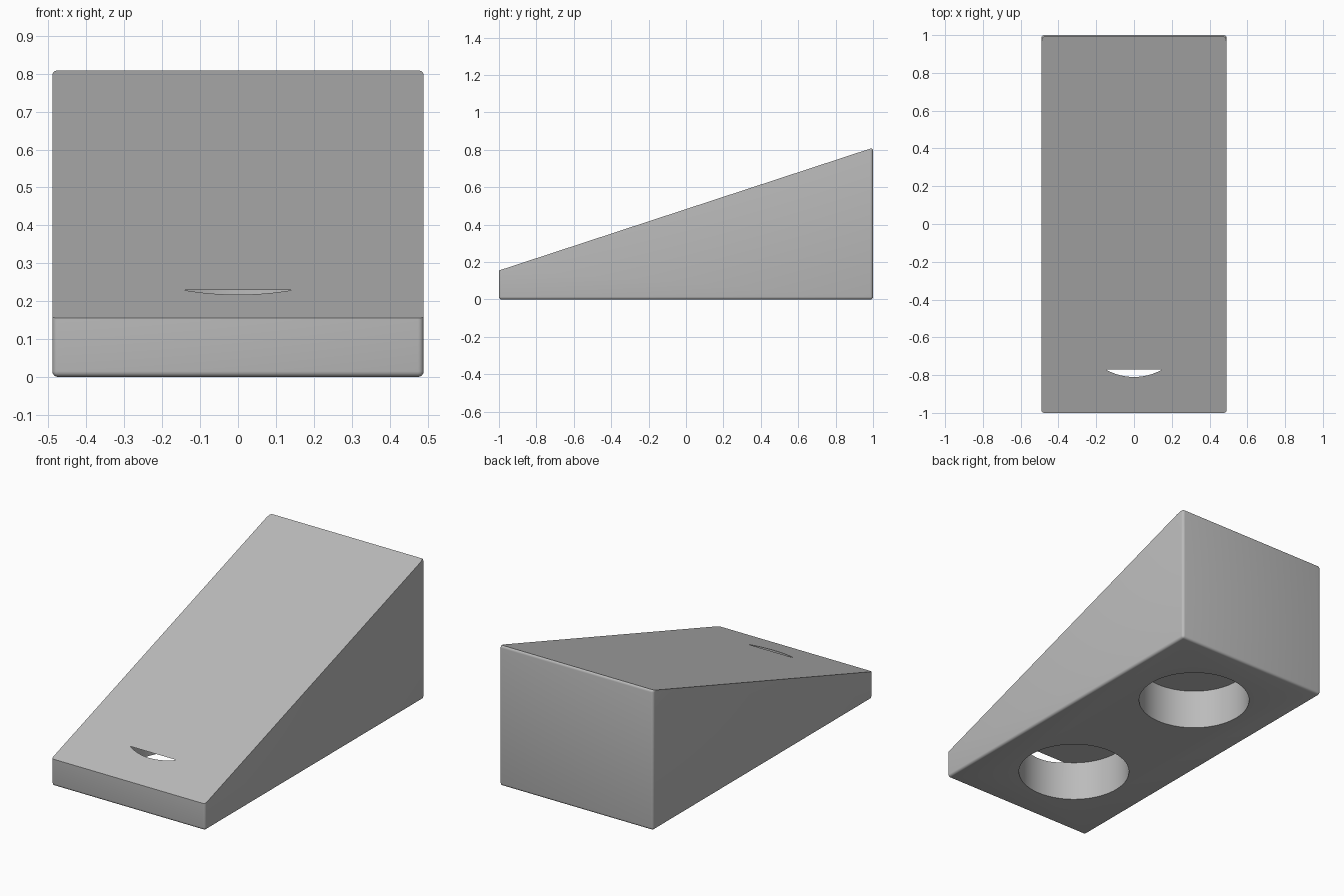
import bpy, bmesh, math
from mathutils import Vector

if "Cube" in bpy.data.objects:
    bpy.data.objects.remove(bpy.data.objects["Cube"])

HALF_W, HEIGHT, FRONT_H, ROUND = 0.49, 0.81, 0.155, 0.015
HOLE_R, HOLE_Y, HOLE_DEPTH = 0.30, 0.51, 0.23

grey = bpy.data.materials.new("light grey")
grey.diffuse_color = (0.5, 0.5, 0.5, 1)
grey.use_nodes = True
grey.node_tree.nodes["Principled BSDF"].inputs["Base Color"].default_value = grey.diffuse_color


def new_object(name, bm):
    mesh = bpy.data.meshes.new(name)
    bm.to_mesh(mesh)
    bm.free()
    mesh.materials.append(grey)
    obj = bpy.data.objects.new(name, mesh)
    bpy.context.collection.objects.link(obj)
    return obj


# wedge body: rounded block sliced by a sloping plane
bm = bmesh.new()
bmesh.ops.create_cube(bm, size=1)
for v in bm.verts:
    v.co = Vector((v.co.x * 2 * HALF_W, v.co.y * 2, (v.co.z + 0.5) * HEIGHT))
bmesh.ops.bevel(bm, geom=bm.edges[:], offset=ROUND, segments=4, profile=0.5,
                affect='EDGES')
slope = (HEIGHT - 0.002 - FRONT_H) / 1.99
cut = bmesh.ops.bisect_plane(bm, geom=bm.verts[:] + bm.edges[:] + bm.faces[:],
                             plane_co=(0, -1, FRONT_H), plane_no=(0, -slope, 1),
                             clear_outer=True)
rim = [e for e in cut["geom_cut"] if isinstance(e, bmesh.types.BMEdge)]
bmesh.ops.contextual_create(bm, geom=rim)
bmesh.ops.recalc_face_normals(bm, faces=bm.faces[:])
wedge = new_object("wedge_body", bm)

# two round flat-ended pockets in the underside; the front one breaks the slope
for label, y in (("front", -HOLE_Y), ("back", HOLE_Y)):
    bm = bmesh.new()
    bmesh.ops.create_cone(bm, cap_ends=True, segments=96, radius1=HOLE_R,
                          radius2=HOLE_R, depth=HOLE_DEPTH + 0.2)
    bmesh.ops.translate(bm, verts=bm.verts[:],
                        vec=(0, y, (HOLE_DEPTH - 0.2) / 2))
    cutter = new_object(label + "_pocket_cutter", bm)
    cutter.hide_render = True
    mod = wedge.modifiers.new(label + "_pocket", 'BOOLEAN')
    mod.operation = 'DIFFERENCE'
    mod.solver = 'EXACT'
    mod.object = cutter

# apply the cuts, then discard the cutters
bpy.context.view_layer.objects.active = wedge
wedge.select_set(True)
for mod in list(wedge.modifiers):
    cutter = mod.object
    bpy.ops.object.modifier_apply(modifier=mod.name)
    bpy.data.objects.remove(cutter)
bpy.ops.object.shade_smooth_by_angle(angle=math.radians(30))
